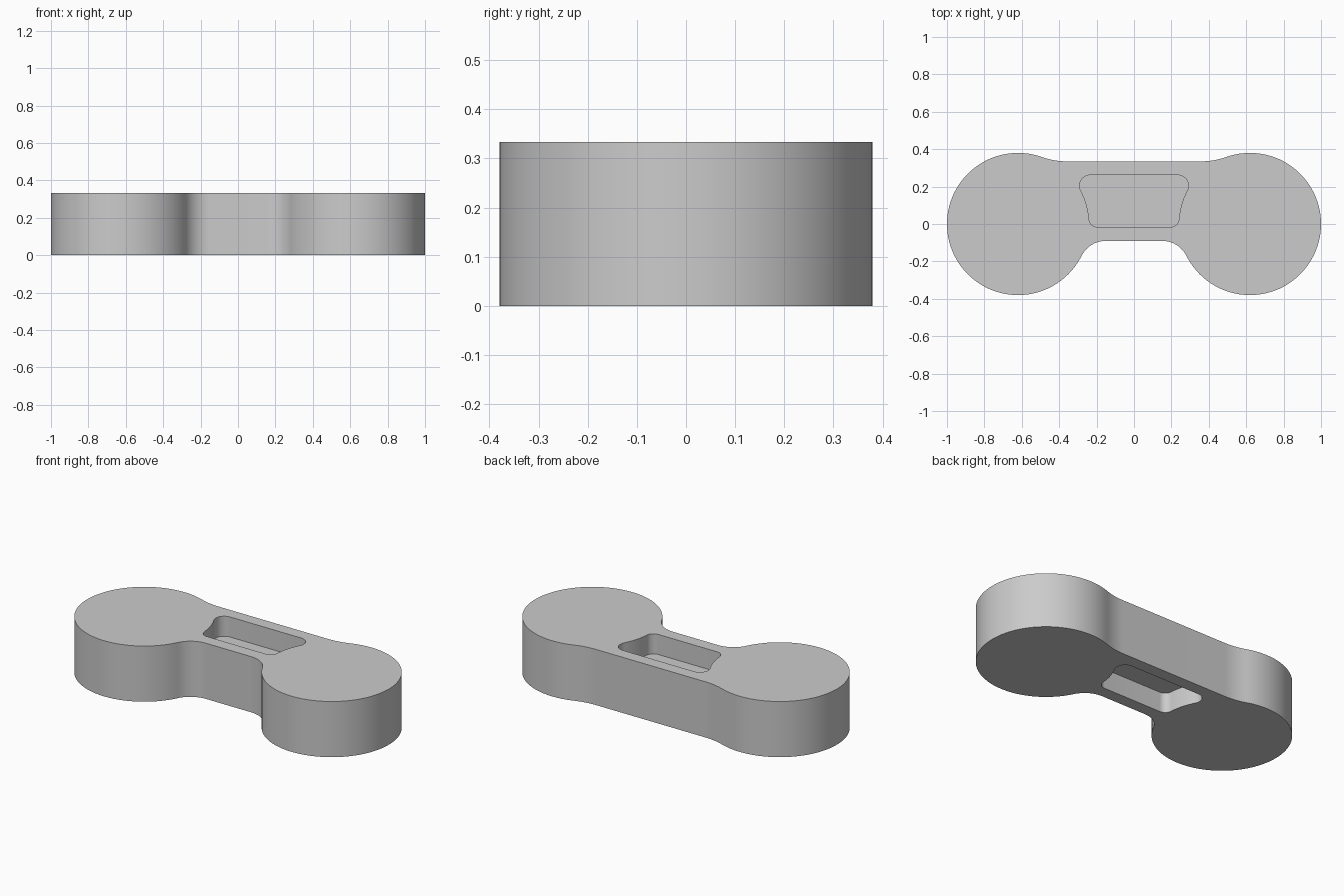
import bpy, bmesh
from math import sin, cos, atan2, hypot, pi, radians

if "Cube" in bpy.data.objects:
    bpy.data.objects.remove(bpy.data.objects["Cube"])

HEIGHT = 0.333
LOBE_X, LOBE_R = 0.62, 0.38
POCKET_DEPTH = 0.12

grey = bpy.data.materials.new("light_grey")
grey.use_nodes = True
grey.diffuse_color = (0.6, 0.6, 0.6, 1)
grey.node_tree.nodes["Principled BSDF"].inputs["Base Color"].default_value = (0.6, 0.6, 0.6, 1)


def arc(cx, cy, r, a0, a1, n):
    return [(cx + r * cos(a0 + (a1 - a0) * i / n), cy + r * sin(a0 + (a1 - a0) * i / n))
            for i in range(n + 1)]


def prism(name, half, z0, z1):
    """Mirror a right-hand half outline across x = 0 and extrude it."""
    points = half + [(-x, y) for x, y in reversed(half)]
    bm = bmesh.new()
    face = bm.faces.new([bm.verts.new((x, y, z0)) for x, y in points])
    top = bmesh.ops.extrude_face_region(bm, geom=[face])["geom"]
    bmesh.ops.translate(bm, vec=(0, 0, z1 - z0),
                        verts=[g for g in top if isinstance(g, bmesh.types.BMVert)])
    bmesh.ops.recalc_face_normals(bm, faces=bm.faces)
    mesh = bpy.data.meshes.new(name)
    bm.to_mesh(mesh)
    bm.free()
    mesh.materials.append(grey)
    obj = bpy.data.objects.new(name, mesh)
    bpy.context.collection.objects.link(obj)
    return obj


def fillet(x, y, side):
    """Centre and radius of the blend from a straight edge at y into the lobe."""
    dx, h = LOBE_X - x, side * y
    r = (dx * dx + h * h - LOBE_R ** 2) / (2 * (LOBE_R - h))
    return x, y + side * r, r


# Body outline: back blend, round lobe, front blend
bx, by, br = fillet(0.36, 0.335, 1)
fx, fy, fr = fillet(0.15, -0.09, -1)
back_angle = atan2(by, bx - LOBE_X)
front_angle = atan2(fy, fx - LOBE_X)
outline = arc(bx, by, br, -pi / 2, back_angle - pi, 12)
outline += arc(LOBE_X, 0, LOBE_R, back_angle, front_angle, 72)[1:]
outline += arc(fx, fy, fr, front_angle + pi, pi / 2, 16)[1:]
body = prism("dumbbell_body", outline, 0, HEIGHT)

# Pocket outline: rounded corners joined by an arc concentric with the lobe
tx, ty = 0.235, 0.205
lx, ly = 0.195, 0.03
tr = hypot(tx - LOBE_X, ty) - LOBE_R
lr = hypot(lx - LOBE_X, ly) - LOBE_R
ta = atan2(ty, tx - LOBE_X)
la = atan2(ly, lx - LOBE_X)
pocket = arc(tx, ty, tr, pi / 2, ta - pi, 14)
pocket += arc(LOBE_X, 0, LOBE_R, ta, la, 12)[1:]
pocket += arc(lx, ly, lr, la - pi, -pi / 2, 12)[1:]

# Blind pockets in the top and bottom, with a web left between them
cutters = [prism("top_pocket_cutter", pocket, HEIGHT - POCKET_DEPTH, HEIGHT + 0.1),
           prism("bottom_pocket_cutter", pocket, -0.1, POCKET_DEPTH)]
for cutter in cutters:
    cutter.hide_render = True
    mod = body.modifiers.new(cutter.name, 'BOOLEAN')
    mod.operation = 'DIFFERENCE'
    mod.solver = 'EXACT'
    mod.object = cutter

bpy.context.view_layer.update()
evaluated = body.evaluated_get(bpy.context.evaluated_depsgraph_get())
result = bpy.data.meshes.new_from_object(evaluated)
body.modifiers.clear()
body.data = result
for cutter in cutters:
    bpy.data.objects.remove(cutter)

# Smooth rounded walls, crisp rims
bpy.ops.object.select_all(action='DESELECT')
body.select_set(True)
bpy.context.view_layer.objects.active = body
bpy.ops.object.shade_smooth_by_angle(angle=radians(30))
